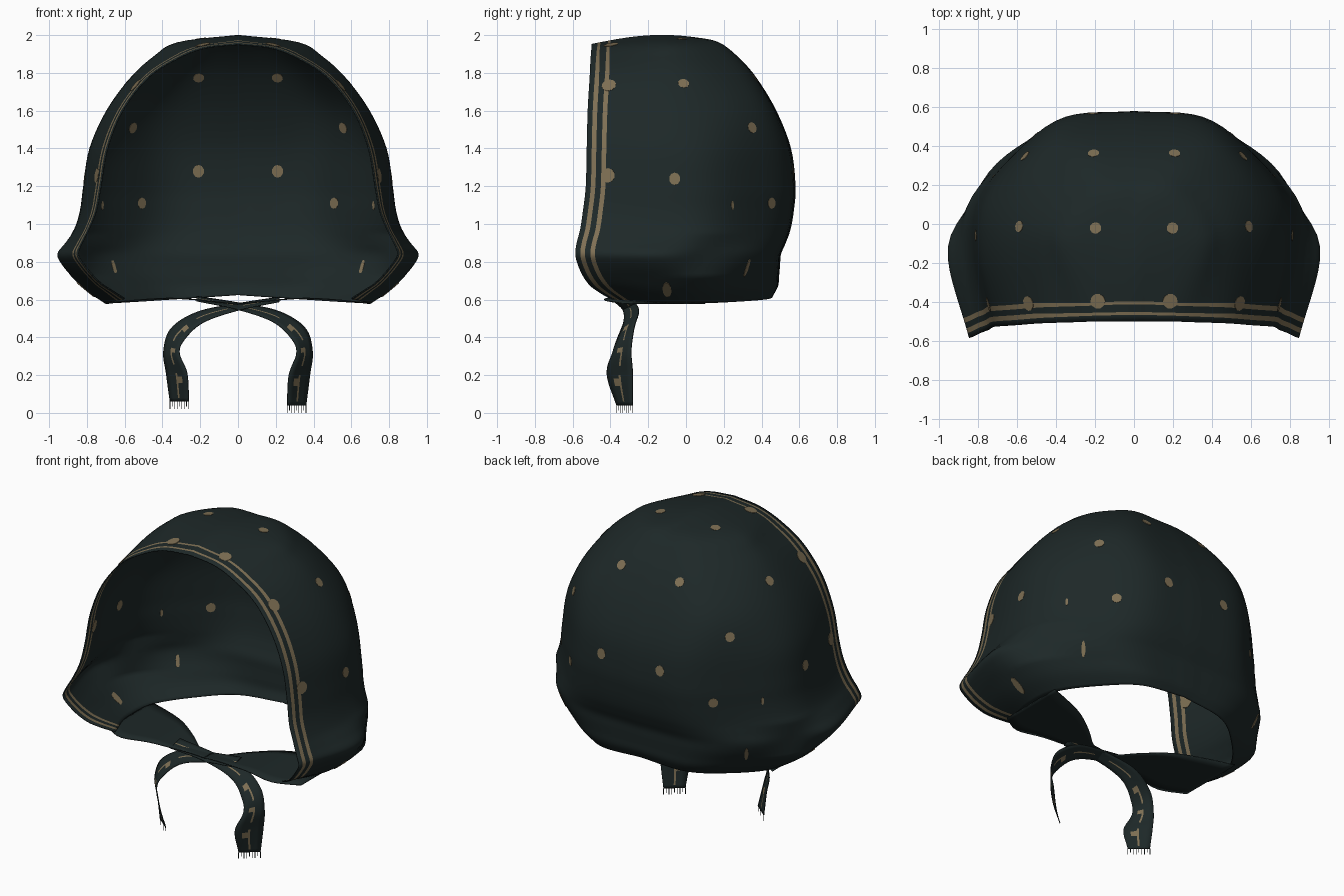
import bpy, bmesh, math
from mathutils import Vector, Matrix
from mathutils.bvhtree import BVHTree

if "Cube" in bpy.data.objects:
    bpy.data.objects.remove(bpy.data.objects["Cube"])


def material(name, rgb):
    m = bpy.data.materials.new(name)
    m.diffuse_color = (*rgb, 1)
    m.use_nodes = True
    m.node_tree.nodes["Principled BSDF"].inputs["Base Color"].default_value = m.diffuse_color
    return m


MATS = [material("dark green cloth", (0.0125, 0.021, 0.021)),
        material("tan print", (0.21, 0.16, 0.088))]


def catmull(pts, t):
    """Point at t (0..1) on a smooth curve through pts."""
    n = len(pts) - 1
    f = min(max(t, 0), 1) * n
    i = min(int(f), n - 1)
    f -= i
    b, c = pts[i], pts[i + 1]
    a = pts[i - 1] if i else 2 * b - c
    d = pts[i + 2] if i + 2 <= n else 2 * c - b
    return 0.5 * (2 * b + (c - a) * f + (2 * a - 5 * b + 4 * c - d) * f ** 2
                  + (3 * b - a - 3 * c + d) * f ** 3)


def grid_object(name, rows, is_tan=lambda i, j: False, thickness=0.006):
    """Cloth sheet through rows of points; is_tan picks the printed faces."""
    bm = bmesh.new()
    vs = [[bm.verts.new(p) for p in r] for r in rows]
    for i, (a, b) in enumerate(zip(vs, vs[1:])):
        for j in range(len(a) - 1):
            f = bm.faces.new((a[j], a[j + 1], b[j + 1], b[j]))
            f.material_index = int(is_tan(i, j))
    bmesh.ops.remove_doubles(bm, verts=bm.verts, dist=0.0005)
    bmesh.ops.recalc_face_normals(bm, faces=bm.faces)
    obj = finish(name, bm)
    mod = obj.modifiers.new("cloth thickness", "SOLIDIFY")
    mod.thickness = thickness
    mod.offset = 0
    return obj


def finish(name, bm):
    me = bpy.data.meshes.new(name)
    bm.to_mesh(me)
    bm.free()
    for m in MATS:
        me.materials.append(m)
    obj = bpy.data.objects.new(name, me)
    bpy.context.collection.objects.link(obj)
    bpy.ops.object.select_all(action='DESELECT')
    obj.select_set(True)
    bpy.context.view_layer.objects.active = obj
    bpy.ops.object.shade_smooth_by_angle(angle=math.radians(50))
    return obj


# Hood levels: height, rim x, rim y, widest x, back y, crest lift
LEVELS = [(.575, .60, -.40, .69, .46, 0), (.64, .67, -.475, .785, .485, 0),
          (.71, .75, -.535, .86, .49, 0), (.78, .81, -.57, .925, .495, 0),
          (.84, .845, -.585, .955, .50, 0), (.90, .825, -.578, .91, .525, 0),
          (.97, .79, -.56, .86, .55, 0), (1.07, .75, -.545, .828, .568, 0),
          (1.2, .725, -.53, .81, .577, 0), (1.4, .69, -.525, .778, .553, 0),
          (1.6, .61, -.52, .69, .475, 0), (1.77, .48, -.51, .562, .37, .005),
          (1.87, .33, -.505, .44, .275, .016), (1.93, .18, -.50, .31, .18, .032),
          (1.95, 0, -.5, 0, .06, .048)]
LEVELS = [Vector(r) for r in LEVELS]
REST = 26


def hood_half(level):
    """Half of a horizontal slice, from the front rim to the centre back."""
    z, xr, yr, xs, yb, lift = level
    ys = -.15
    full = math.exp(-((z - 1.65) / .22) ** 2)     # fuller corners at crown height
    at = lambda k: ys + (yb - ys) * k
    ctrl = [Vector(p) for p in ((xr, yr), (xs, ys), (min(.97 * xs, .845), at(.38)),
                                ((.72 + .08 * full) * xs, at(.73)),
                                ((.43 + .09 * full) * xs, at(.96)), (0, yb))]
    dense = [catmull(ctrl, i / 100) for i in range(101)]
    dist = [0]
    for a, b in zip(dense, dense[1:]):
        dist.append(dist[-1] + (b - a).length)
    # Printed stripes run beside the rim and thin out over the crest
    hw = .0125 * (1 - .4 * min(max((z - 1.75) / .2, 0), 1))
    stripes = [0, .04 - hw, .04 + hw, .095 - hw, .095 + hw]
    total, last = dist[-1], stripes[-1]
    targets = stripes + [last + (total - last) * (i + 1) / REST for i in range(REST)]
    out, k = [], 0
    for d in targets:
        while k < 99 and dist[k + 1] < d:
            k += 1
        f = min((d - dist[k]) / max(dist[k + 1] - dist[k], 1e-6), 1)
        p = dense[k].lerp(dense[k + 1], f)
        w = d / total
        hem = .05 * w * w * max(0, 1 - (z - .575) / .2)   # hem rises at the back
        hem += .03 * max(0, 1 - w / .25) * max(0, 1 - (z - .575) / .1)
        out.append(Vector((p.x, p.y, z + lift * math.sin(math.pi * w * .75) + hem)))
    return out


def mirror(p):
    return Vector((-p.x, p.y, p.z))


steps = (len(LEVELS) - 1) * 5
rows = []
for i in range(steps + 1):
    half = hood_half(catmull(LEVELS, i / steps))
    rows.append(half + [mirror(p) for p in reversed(half[:-1])])
ncol = len(rows[0]) - 1
hood = grid_object("hood", rows,
                   lambda i, j: j in (1, 3, ncol - 2, ncol - 4))

# Printed dots, thin plates lying through the cloth so both sides show them
tree = BVHTree.FromPolygons([v.co for v in hood.data.vertices],
                            [p.vertices[:] for p in hood.data.polygons])
ROUND, RIM, SLIT = (1, 1), (1.3, 1.3), (.4, 1.7)
DOTS = [((.21, .57, 1.28), (1, 1.15)), ((.21, .38, 1.79), ROUND),
        ((.51, .45, 1.11), ROUND), ((.56, .35, 1.51), ROUND),
        ((.61, -.01, 1.76), ROUND), ((.2, -.02, 2), ROUND),
        ((.19, -.40, 1.97), RIM), ((.55, -.41, 1.74), RIM),
        ((.82, -.06, 1.24), (1, 1.1)), ((.77, -.42, 1.26), RIM),
        ((.80, -.1, .66), (.8, 2)), ((.64, .3, .78), SLIT),
        ((.74, .26, 1.1), (.3, .8))]
bm = bmesh.new()
for d, (sx, sy) in DOTS:
    for s in (1, -1):
        co, n, _, _ = tree.find_nearest(Vector((d[0] * s, d[1], d[2])))
        mat = n.to_track_quat('Z', 'Y').to_matrix().to_4x4()
        mat.translation = co
        bmesh.ops.create_cone(bm, cap_ends=True, segments=10, radius1=.03,
                              radius2=.03, depth=.0095,
                              matrix=mat @ Matrix.Diagonal((sx, sy, 1, 1)))
for f in bm.faces:
    f.material_index = 1
finish("printed_dots", bm)

# Flaps under the chin, narrowing from the hood sides to the knot
FLAP = [Vector(p) for p in ((.69, -.34, .10, .58), (.54, -.43, .03, .597),
                            (.36, -.41, -.06, .607), (.2, -.38, -.17, .597),
                            (.09, -.355, -.26, .585), (0, -.345, -.27, .575))]
for side, s in (("right", 1), ("left", -1)):     # x, front y, back y, z
    rows = []
    for i in range(21):
        x, y0, y1, z = catmull(FLAP, i / 20)
        rows.append([Vector((s * x, y0 + (y1 - y0) * j / 6, z)) for j in range(7)])
    grid_object(side + "_chin_flap", rows)

# Tie ribbons crossing at the chin: centre line and half-width direction
PATH = [Vector(p) for p in ((-.22, -.33, .605), (0, -.30, .565), (.2, -.29, .51),
                            (.32, -.32, .42), (.352, -.34, .32),
                            (.325, -.35, .2), (.31, -.325, .04))]
WIDE = [Vector(p) for p in ((0, -.05, -.012), (0, -.035, -.018), (-.015, -.04, -.028),
                            (-.035, -.045, -.03), (-.042, -.05, -.005),
                            (-.055, -.068, 0), (-.05, -.042, 0))]
ACROSS = [-1, -.55, -.08, .08, .5, 1]
for side, s in (("right", 1), ("left", -1)):
    def ribbon(t, k):
        p = catmull(PATH, t) + catmull(WIDE, t) * k
        lift = 0 if s > 0 else .025 * max(0, (t - .6) / .4) - .004
        return Vector((p.x * s, p.y, p.z + lift))
    # Broken printed line with a blotch at intervals
    grid_object(side + "_tie", [[ribbon(i / 48, k) for k in ACROSS] for i in range(49)],
                lambda i, j: (j == 2 and i % 10 < 7)
                or (j == 3 and i in (20, 21, 30, 31, 41, 42)), .005)
    # Frayed threads on the ribbon end
    bm = bmesh.new()
    for i in range(9):
        k = -1 + i * .25
        a, b = ribbon(1, k - .03), ribbon(1, k + .03)
        down = Vector((0, 0, -.04 + .012 * (i % 3 == 1)))
        bm.faces.new([bm.verts.new(p) for p in (a, b, b + down, a + down)])
    finish(side + "_tie_fringe", bm)
